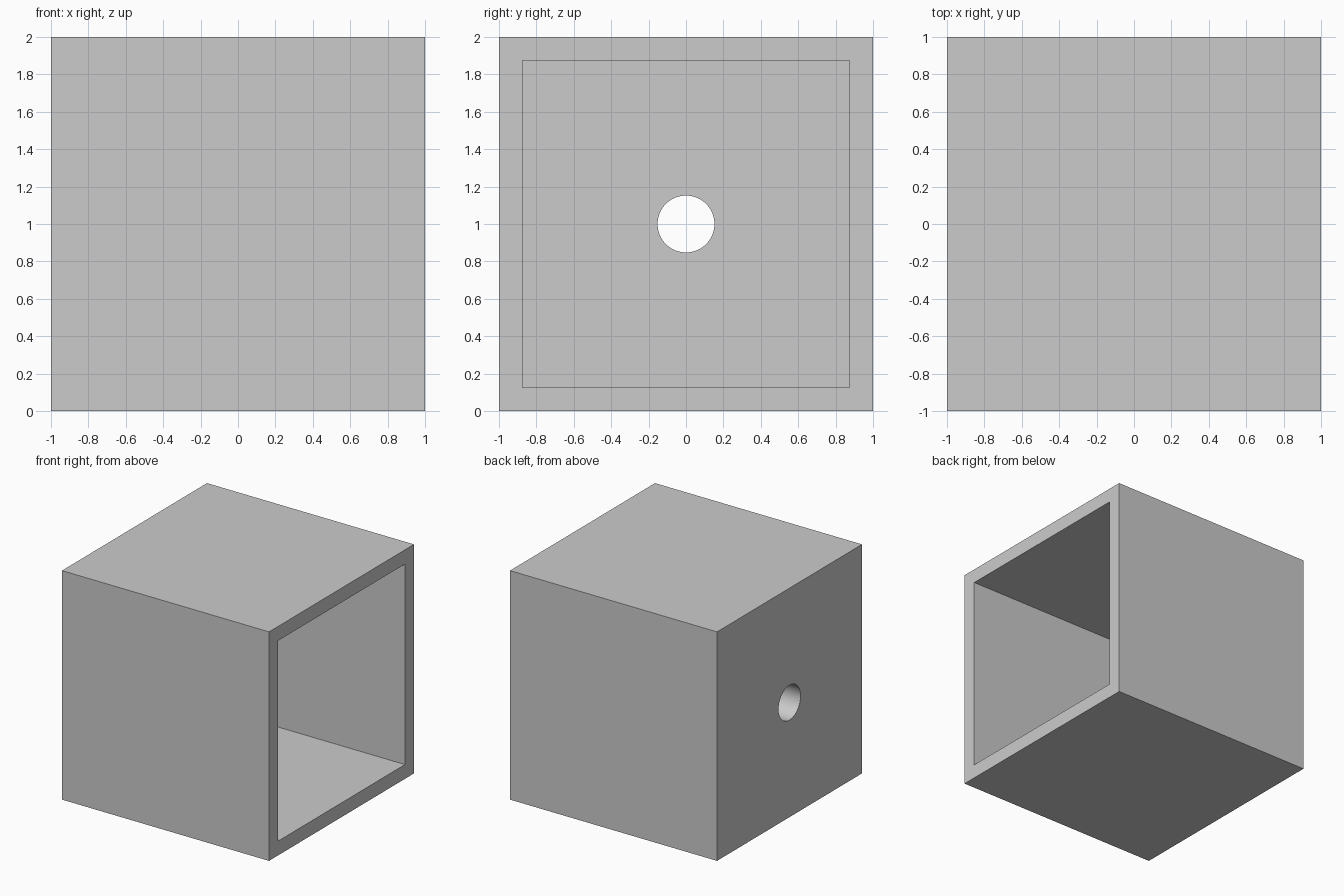
import bpy
import math

if "Cube" in bpy.data.objects:
    bpy.data.objects.remove(bpy.data.objects["Cube"], do_unlink=True)

SIZE = 2.0
WALL = 0.125      # side walls
BACK = 0.25       # closed end wall
HOLE = 0.152      # radius of the round hole

# Plain grey colour
grey = bpy.data.materials.new("grey")
grey.use_nodes = True
colour = (0.6, 0.6, 0.6, 1.0)
grey.diffuse_color = colour
grey.node_tree.nodes["Principled BSDF"].inputs["Base Color"].default_value = colour


def box(name, x0, x1, width):
    """Square block along x, centred on the middle height."""
    bpy.ops.mesh.primitive_cube_add(size=1, location=((x0 + x1) / 2, 0, SIZE / 2))
    obj = bpy.context.object
    obj.name = name
    obj.scale = (x1 - x0, width, width)
    bpy.ops.object.transform_apply(location=False, rotation=False, scale=True)
    obj.data.materials.append(grey)
    return obj


def cut(target, cutter):
    """Subtract the cutter and remove it afterwards."""
    cutter.hide_render = True
    mod = target.modifiers.new("cut", "BOOLEAN")
    mod.operation = "DIFFERENCE"
    mod.solver = "EXACT"
    mod.object = cutter
    bpy.context.view_layer.objects.active = target
    bpy.ops.object.modifier_apply(modifier=mod.name)
    bpy.data.objects.remove(cutter, do_unlink=True)


# Outer block
shell = box("box_shell", -SIZE / 2, SIZE / 2, SIZE)

# Square cavity, open on the +x side
cut(shell, box("cavity_cutter", -SIZE / 2 + BACK, SIZE / 2 + 0.2, SIZE - 2 * WALL))

# Round hole through the closed end
bpy.ops.mesh.primitive_cylinder_add(
    vertices=64, radius=HOLE, depth=BACK * 3,
    location=(-SIZE / 2, 0, SIZE / 2), rotation=(0, math.pi / 2, 0))
drill = bpy.context.object
drill.name = "hole_cutter"
drill.data.materials.append(grey)
cut(shell, drill)

# Smooth hole, sharp box edges
bpy.ops.object.select_all(action="DESELECT")
shell.select_set(True)
bpy.context.view_layer.objects.active = shell
bpy.ops.object.shade_smooth_by_angle(angle=math.radians(30))
